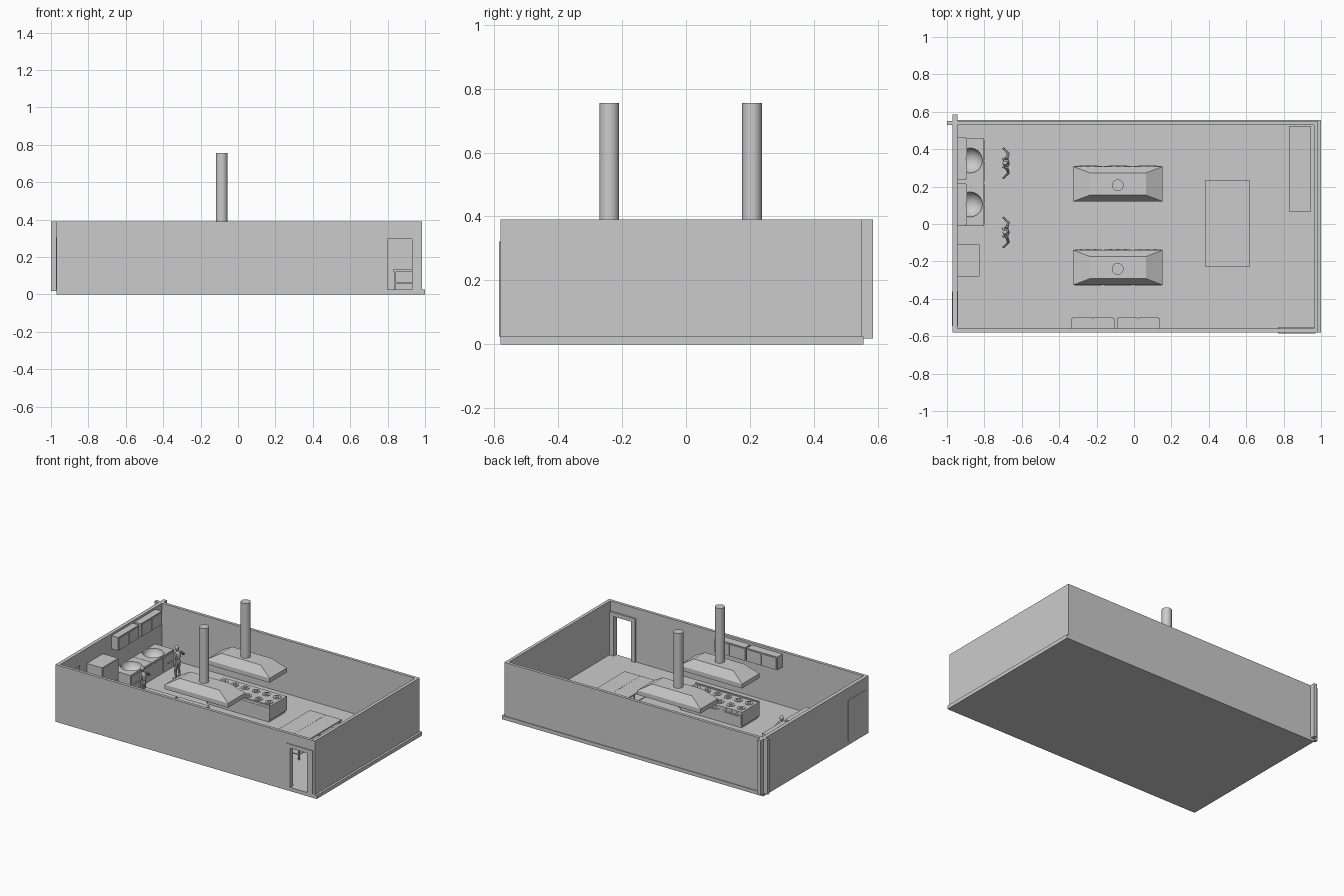
import bpy, bmesh
from math import pi
from mathutils import Vector

if "Cube" in bpy.data.objects:
    bpy.data.objects.remove(bpy.data.objects["Cube"])


def finish(name, bm):
    bmesh.ops.recalc_face_normals(bm, faces=bm.faces)
    me = bpy.data.meshes.new(name)
    bm.to_mesh(me)
    bm.free()
    ob = bpy.data.objects.new(name, me)
    bpy.context.collection.objects.link(ob)
    return ob


def add_box(bm, x0, x1, y0, y1, z0, z1, inset=(0, 0)):
    """Box; inset=(x, y) shrinks the top to make a frustum."""
    vs = bmesh.ops.create_cube(bm, size=1)["verts"]
    for v in vs:
        up = v.co.z > 0
        ix, iy = inset if up else (0, 0)
        v.co = ((x1 - ix) if v.co.x > 0 else (x0 + ix),
                (y1 - iy) if v.co.y > 0 else (y0 + iy), z1 if up else z0)


def boxes(name, *dims):
    bm = bmesh.new()
    for d in dims:
        add_box(bm, *d)
    return finish(name, bm)


def add_tube(bm, a, b, r0, r1, n=8):
    a, b = Vector(a), Vector(b)
    vs = bmesh.ops.create_cone(bm, cap_ends=True, segments=n, radius1=r0,
                               radius2=r1, depth=(b - a).length)["verts"]
    q = (b - a).to_track_quat('Z', 'Y')
    for v in vs:
        v.co = q @ v.co + (a + b) / 2


def add_ball(bm, c, s, n=10):
    for v in bmesh.ops.create_uvsphere(bm, u_segments=n, v_segments=n - 2, radius=1)["verts"]:
        v.co = Vector((v.co.x * s[0], v.co.y * s[1], v.co.z * s[2])) + Vector(c)


def smooth(ob):
    bpy.ops.object.select_all(action='DESELECT')
    ob.select_set(True)
    bpy.context.view_layer.objects.active = ob
    bpy.ops.object.shade_smooth_by_angle()


F, TOP = 0.025, 0.39  # floor surface and wall top

# Shell: floor and four walls, two of them running past the back left corner
boxes("floor", (-0.97, 1.0, -0.58, 0.555, 0, F))
boxes("left_wall", (-0.97, -0.945, -0.58, 0.585, 0.018, TOP))
boxes("back_wall", (-1.0, 0.985, 0.53, 0.55, 0.018, TOP))
boxes("right_wall", (0.963, 0.985, -0.58, 0.545, 0.02, TOP))
boxes("front_wall", (-0.965, 0.775, -0.58, -0.56, 0.02, TOP),
      (0.775, 0.97, -0.58, -0.56, 0.318, TOP))

# Doorway frame in the front wall and closed door in the left wall
boxes("doorway_frame", (0.77, 0.80, -0.585, -0.55, F, 0.295),
      (0.93, 0.97, -0.585, -0.55, F, 0.295), (0.77, 0.97, -0.585, -0.55, 0.295, 0.322))
boxes("side_door", (-0.974, -0.94, -0.545, -0.36, F, 0.305))

# Cooking islands with extractor hoods above
for i, y in enumerate((0.214, -0.233)):
    x0, x1, y0, y1 = -0.325, 0.153, y - 0.093, y + 0.093
    bm = bmesh.new()
    add_box(bm, x0 + 0.008, x1 - 0.008, y0 + 0.006, y1 - 0.006, F, 0.04)
    add_box(bm, x0, x1, y0, y1, 0.04, 0.135)
    add_box(bm, x0, x1, y0, y0 + 0.012, 0.135, 0.142)
    for k in range(3):
        a = x0 + k * 0.1593
        add_box(bm, a + 0.006, a + 0.153, y1, y1 + 0.003, 0.048, 0.112)
        add_box(bm, a + 0.03, a + 0.129, y1 + 0.003, y1 + 0.007, 0.1, 0.105)
        add_box(bm, a + 0.006, a + 0.153, y0 - 0.002, y0, 0.048, 0.125)
        for j in range(3):
            kx = a + 0.04 + j * 0.04
            add_tube(bm, (kx, y1, 0.124), (kx, y1 + 0.006, 0.124), 0.005, 0.005)
    finish("cooking_island_%d" % i, bm)
    bm = bmesh.new()
    for k in range(6):
        for s in (-0.04, 0.045):
            bx = x0 + 0.04 + k * 0.0797
            add_tube(bm, (bx, y + s, 0.135), (bx, y + s, 0.139), 0.026, 0.026, 16)
            add_tube(bm, (bx, y + s, 0.139), (bx, y + s, 0.143), 0.012, 0.012, 12)
    finish("burners_%d" % i, bm)
    # Hollow hood: rim plus sloped canopy, open below
    bm = bmesh.new()
    add_box(bm, x0, x1, y0, y1, 0.298, 0.328)
    bottom = [f for f in bm.faces if f.normal.z < -0.5 or f.calc_center_median().z < 0.3]
    bmesh.ops.delete(bm, geom=[f for f in bm.faces if abs(f.calc_center_median().z - 0.313) < 0.001
                               ] and [], context='FACES')
    add_box(bm, x0, x1, y0, y1, 0.328, 0.382, (0.09, 0.034))
    finish("hood_%d" % i, bm)
    bm = bmesh.new()
    cy = y - 0.007
    add_tube(bm, (-0.087, cy, 0.37), (-0.087, cy, 0.755), 0.031, 0.031, 32)
    smooth(finish("chimney_%d" % i, bm))


# Work tables with a lower shelf and square legs
def table(name, x0, x1, y0, y1, h):
    t = 0.01
    legs = [(x, x + t, y, y + t, F, h - t) for x in (x0 + 0.004, x1 - t - 0.004)
            for y in (y0 + 0.004, (y0 + y1 - t) / 2, y1 - t - 0.004)]
    boxes(name, (x0, x1, y0, y1, h - t, h),
          (x0 + 0.006, x1 - 0.006, y0 + 0.006, y1 - 0.006, 0.057, 0.063), *legs)


table("centre_table_left", 0.38, 0.4995, -0.226, 0.232, 0.13)
table("centre_table_right", 0.5005, 0.62, -0.226, 0.232, 0.13)
table("corner_table", 0.83, 0.945, 0.067, 0.525, 0.132)

# Sink units with round bowls and taps
for i, (y0, y1) in enumerate(((-0.012, 0.221), (0.223, 0.456))):
    cy = (y0 + y1) / 2
    unit = boxes("sink_unit_%d" % i, (-0.943, -0.803, y0, y1, F, 0.142))
    bm = bmesh.new()
    add_ball(bm, (-0.893, cy, 0.146), (0.067, 0.067, 0.06), 28)
    bmesh.ops.translate(bm, verts=bm.verts, vec=(0.016, 0, 0))
    cutter = finish("bowl_cutter", bm)
    cutter.hide_render = True
    mod = unit.modifiers.new("bowl", 'BOOLEAN')
    mod.operation, mod.object, mod.solver = 'DIFFERENCE', cutter, 'EXACT'
    bpy.context.view_layer.objects.active = unit
    bpy.ops.object.modifier_apply(modifier=mod.name)
    bpy.data.objects.remove(cutter)
    ya, yb = y0 + 0.006, y1 - 0.006
    boxes("sink_doors_%d" % i, (-0.803, -0.800, ya, cy - 0.002, 0.035, 0.13),
          (-0.803, -0.800, cy + 0.002, yb, 0.035, 0.13))


# Wall cabinets: carcass with two door panels towards the room
def wall_cabinet(name, a, b, wall, depth, along_y):
    z0, z1, m = 0.285, 0.375, (a + b) / 2
    parts = [(wall, wall + depth - 0.004, a, b, z0, z1)]
    for p, q in ((a + 0.006, m - 0.003), (m + 0.003, b - 0.006)):
        parts.append((wall + depth - 0.004, wall + depth, p, q, z0 + 0.007, z1 - 0.007))
    if not along_y:
        parts = [(p[2], p[3], p[0], p[1], p[4], p[5]) for p in parts]
    boxes(name, *parts)


for i, a in enumerate((-0.01, 0.236)):
    wall_cabinet("left_cabinet_%d" % i, a, a + 0.226, -0.945, 0.052, True)
for i, a in enumerate((-0.335, -0.092)):
    wall_cabinet("front_cabinet_%d" % i, a, a + 0.23, -0.56, 0.06, False)

# Tall refrigerator by the left wall
boxes("refrigerator", (-0.943, -0.829, -0.28, -0.107, F, 0.29),
      (-0.829, -0.825, -0.277, -0.11, 0.035, 0.15), (-0.829, -0.825, -0.277, -0.11, 0.155, 0.287))

# Two standing figures facing the sinks
for i, (px, py) in enumerate(((-0.685, 0.325), (-0.685, -0.045))):
    bm = bmesh.new()
    add_ball(bm, (-0.004, 0, 0.232), (0.014, 0.012, 0.017))
    add_tube(bm, (0, 0, 0.2), (-0.002, 0, 0.222), 0.007, 0.006)
    add_ball(bm, (0.002, 0, 0.18), (0.017, 0.027, 0.034))
    add_ball(bm, (0.002, 0, 0.143), (0.015, 0.021, 0.024))
    for s in (-1, 1):
        joints = [(0.003, 0.022 * s, 0.202), (0.014, 0.052 * s, 0.178), (-0.012, 0.078 * s, 0.158)]
        add_tube(bm, joints[0], joints[1], 0.009, 0.007)
        add_tube(bm, joints[1], joints[2], 0.007, 0.0045)
        add_ball(bm, joints[1], (0.007, 0.007, 0.007), 8)
        add_ball(bm, joints[2], (0.008, 0.006, 0.006), 8)
        add_tube(bm, (0.002, 0.012 * s, 0.14), (-0.002, 0.018 * s, 0.083), 0.013, 0.008)
        add_tube(bm, (-0.002, 0.018 * s, 0.085), (0.006, 0.02 * s, 0.032), 0.009, 0.006)
        add_ball(bm, (-0.004, 0.021 * s, 0.031), (0.017, 0.007, 0.006), 8)
    ob = finish("figure_%d" % i, bm)
    ob.location = (px, py, 0)
    smooth(ob)
